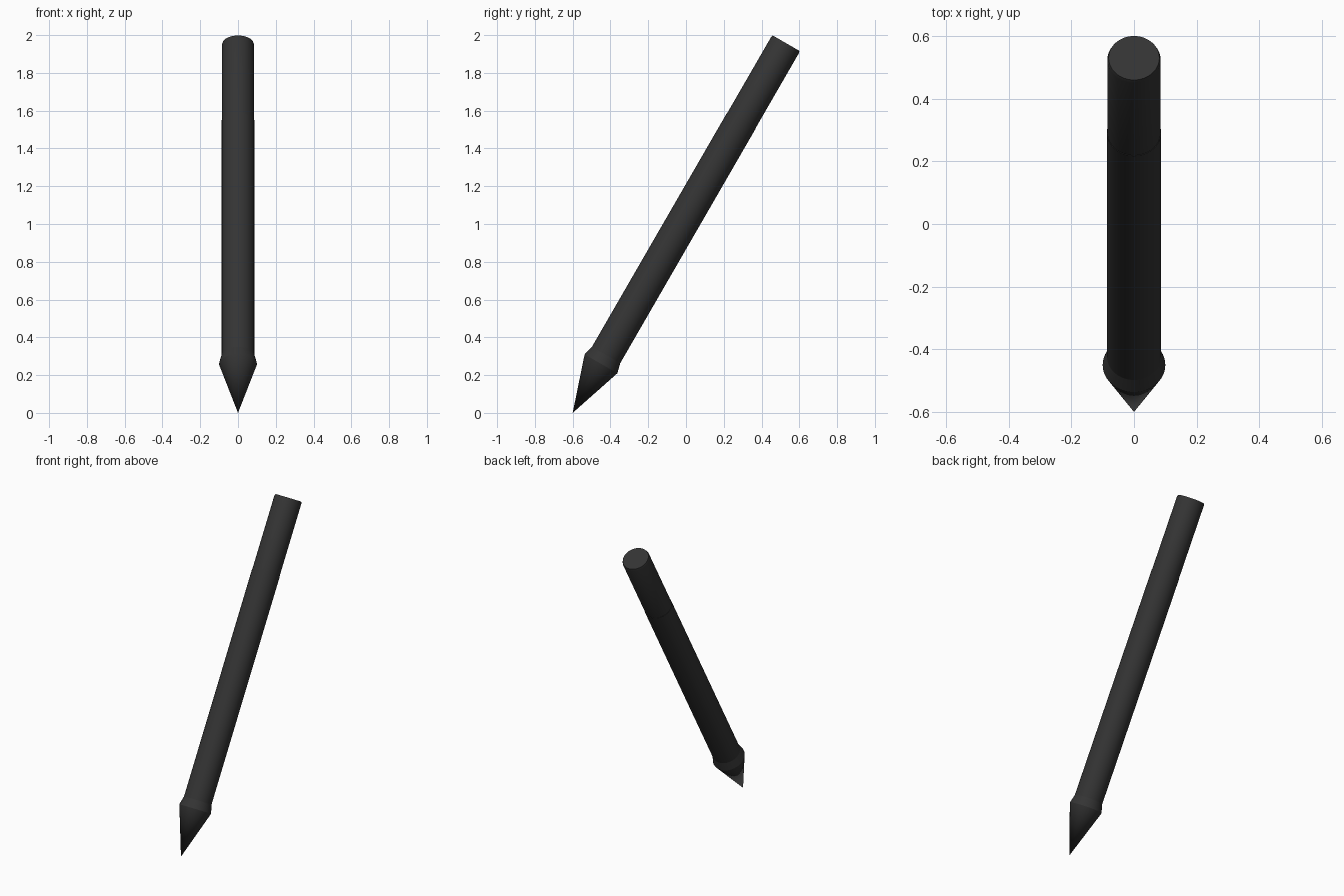
import bpy, bmesh, math
from mathutils import Matrix

if "Cube" in bpy.data.objects:
    bpy.data.objects.remove(bpy.data.objects["Cube"])

SEG = 48
TILT = Matrix.Translation((0, -0.6, 0)) @ Matrix.Rotation(math.radians(-30), 4, 'X')

dark = bpy.data.materials.new("dark_charcoal")
dark.diffuse_color = (0.034, 0.034, 0.034, 1)
dark.use_nodes = True
dark.node_tree.nodes["Principled BSDF"].inputs["Base Color"].default_value = dark.diffuse_color


def lathe(name, profile):
    """Revolve (radius, distance along axis) points, then tilt the part."""
    bm = bmesh.new()
    rings = []
    for r, s in profile:
        if r == 0:
            rings.append([bm.verts.new((0, 0, s))])
        else:
            rings.append([bm.verts.new((r * math.cos(2 * math.pi * i / SEG),
                                        r * math.sin(2 * math.pi * i / SEG), s))
                          for i in range(SEG)])
    for a, b in zip(rings, rings[1:]):
        for i in range(SEG):
            j = (i + 1) % SEG
            if len(a) == 1:
                bm.faces.new((a[0], b[j], b[i]))
            else:
                bm.faces.new((a[i], a[j], b[j], b[i]))
    # close open ends
    for ring in (rings[0], rings[-1]):
        if len(ring) > 1:
            bm.faces.new(ring)
    bmesh.ops.recalc_face_normals(bm, faces=bm.faces)
    bm.transform(TILT)
    me = bpy.data.meshes.new(name)
    bm.to_mesh(me)
    bm.free()
    me.materials.append(dark)
    ob = bpy.data.objects.new(name, me)
    bpy.context.collection.objects.link(ob)
    bpy.ops.object.select_all(action='DESELECT')
    ob.select_set(True)
    bpy.context.view_layer.objects.active = ob
    bpy.ops.object.shade_smooth_by_angle(angle=math.radians(30))


# pointed tip with flared collar that narrows to the shaft
lathe("tip", [(0, 0), (0.1, 0.30), (0.085, 0.36)])
# long shaft
lathe("shaft", [(0.0865, 0.35), (0.0865, 1.785)])
# slightly slimmer end sleeve with chamfered rim
lathe("end_sleeve", [(0.085, 1.78), (0.085, 2.248), (0.081, 2.26)])
